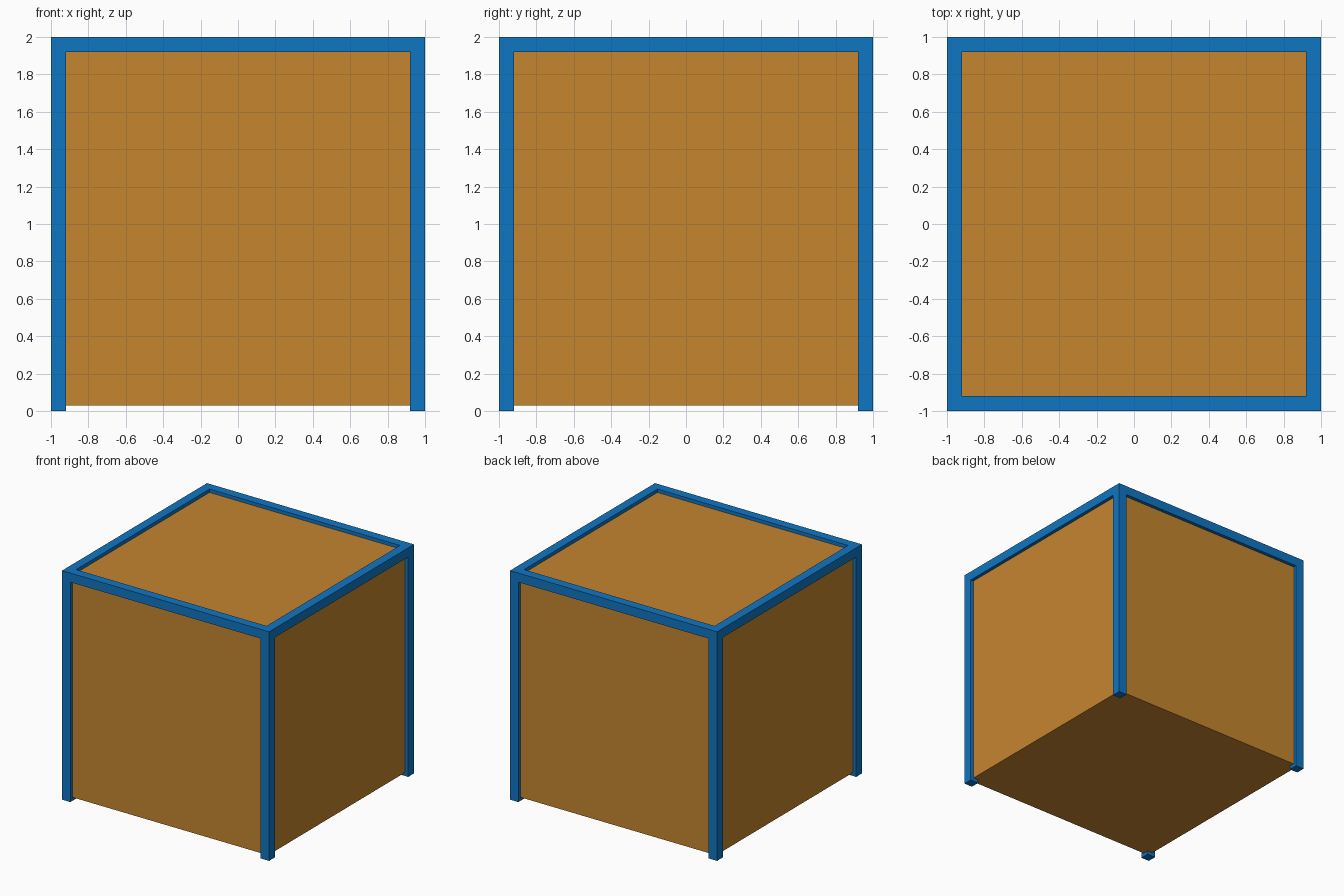
import bpy

if "Cube" in bpy.data.objects:
    bpy.data.objects.remove(bpy.data.objects["Cube"])

OUT = 1.0      # half width of the frame
BAR = 0.08     # frame bar thickness
INSET = 0.03   # how far the panels sit back from the frame


def material(name, color):
    mat = bpy.data.materials.new(name)
    mat.diffuse_color = color
    mat.use_nodes = True
    mat.node_tree.nodes["Principled BSDF"].inputs["Base Color"].default_value = mat.diffuse_color
    return mat


def box(name, lo, hi, mat=None):
    """Axis-aligned box between two corners."""
    centre = [(a + b) / 2 for a, b in zip(lo, hi)]
    bpy.ops.mesh.primitive_cube_add(size=1, location=centre)
    ob = bpy.context.object
    ob.name = name
    ob.scale = [b - a for a, b in zip(lo, hi)]
    bpy.ops.object.transform_apply(location=True, rotation=False, scale=True)
    if mat:
        ob.data.materials.append(mat)
    return ob


orange = material("orange_panel", (0.56, 0.235, 0.028, 1))
blue = material("blue_frame", (0.005, 0.18, 0.54, 1))

# Inner box, slightly recessed on every side
p = OUT - INSET
box("crate_body", (-p, -p, INSET), (p, p, 2 * OUT - INSET), orange)

# Frame: four posts and a top ring, left by cutting openings through a cube
frame = box("frame", (-OUT, -OUT, 0), (OUT, OUT, 2 * OUT), blue)
i, far, top = OUT - BAR, OUT + 0.5, 2 * OUT - BAR
openings = [
    box("side_opening", (-far, -i, -0.5), (far, i, top)),
    box("front_opening", (-i, -far, -0.5), (i, far, top)),
    box("top_opening", (-i, -i, -0.5), (i, i, 2 * OUT + 0.5)),
]
bpy.context.view_layer.objects.active = frame
for cutter in openings:
    cutter.hide_render = True
    mod = frame.modifiers.new("opening", "BOOLEAN")
    mod.operation = "DIFFERENCE"
    mod.solver = "EXACT"
    mod.object = cutter
    bpy.ops.object.modifier_apply(modifier=mod.name)
    bpy.data.objects.remove(cutter)
